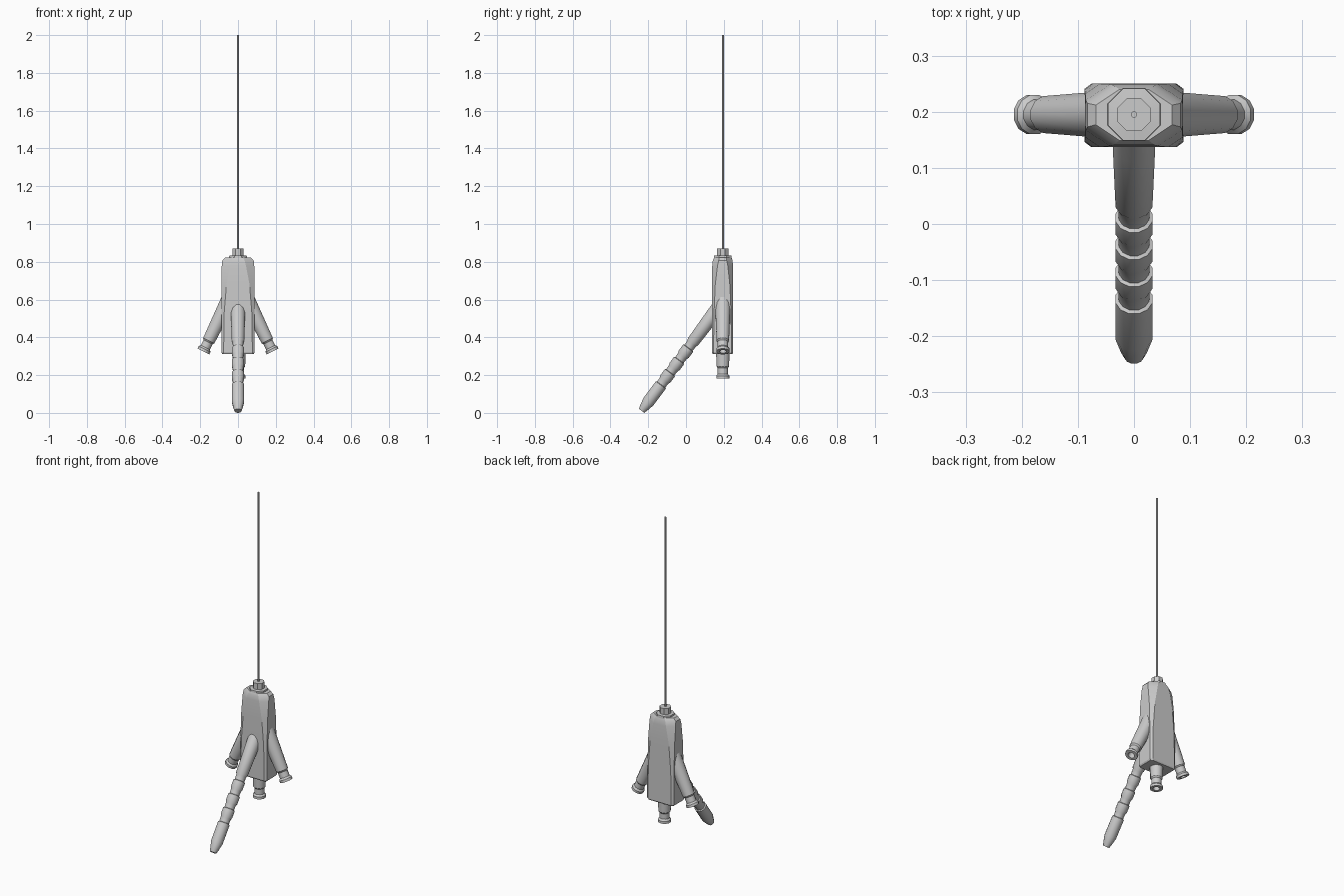
import bpy, bmesh, math
from mathutils import Vector

if "Cube" in bpy.data.objects:
    bpy.data.objects.remove(bpy.data.objects["Cube"])

CY = 0.195  # depth position of the body axis


def finish(name, bm, angle=32):
    bmesh.ops.recalc_face_normals(bm, faces=bm.faces)
    me = bpy.data.meshes.new(name)
    bm.to_mesh(me)
    bm.free()
    ob = bpy.data.objects.new(name, me)
    bpy.context.collection.objects.link(ob)
    bpy.ops.object.select_all(action='DESELECT')
    ob.select_set(True)
    bpy.context.view_layer.objects.active = ob
    bpy.ops.object.shade_smooth_by_angle(angle=math.radians(angle))
    return ob


def loft(name, rings, angle=32):
    """Skin a list of equal-length point loops and cap both ends."""
    bm = bmesh.new()
    loops = [[bm.verts.new(p) for p in r] for r in rings]
    n = len(loops[0])
    for a, b in zip(loops, loops[1:]):
        for i in range(n):
            j = (i + 1) % n
            bm.faces.new((a[i], a[j], b[j], b[i]))
    bm.faces.new(loops[0])
    bm.faces.new(loops[-1])
    return finish(name, bm, angle)


def lathe(name, origin, direction, profile, sides=12):
    """Revolve (distance, radius) pairs about an axis starting at origin."""
    o = Vector(origin)
    q = Vector(direction).to_track_quat('Z', 'Y')
    off = math.pi / sides
    rings = []
    for s, r in profile:
        rings.append([o + q @ Vector((r * math.cos(off + 2 * math.pi * i / sides),
                                      r * math.sin(off + 2 * math.pi * i / sides), s))
                      for i in range(sides)])
    return loft(name, rings)


def chamfered(z, hx, y0, y1, cx, cy):
    """Rectangle section with cut corners."""
    return [Vector(p) for p in (
        (hx - cx, y0, z), (hx, y0 + cy, z), (hx, y1 - cy, z), (hx - cx, y1, z),
        (-hx + cx, y1, z), (-hx, y1 - cy, z), (-hx, y0 + cy, z), (-hx + cx, y0, z))]


# Main body: corner cuts widen towards the shoulders
loft("body", [
    chamfered(0.312, 0.083, 0.141, 0.246, 0.010, 0.008),
    chamfered(0.320, 0.088, 0.137, 0.250, 0.012, 0.009),
    chamfered(0.520, 0.088, 0.137, 0.250, 0.014, 0.011),
    chamfered(0.680, 0.087, 0.137, 0.250, 0.026, 0.018),
    chamfered(0.780, 0.086, 0.139, 0.249, 0.044, 0.028),
    chamfered(0.808, 0.083, 0.142, 0.246, 0.048, 0.031),
    chamfered(0.823, 0.068, 0.149, 0.240, 0.042, 0.028)], 25)

# Octagonal cap and hanging rod
lathe("top_cap", (0, CY, 0.81), (0, 0, 1),
      [(0, 0.052), (0.022, 0.050), (0.024, 0.032), (0.060, 0.032), (0.060, 0.008)], 8)
lathe("hanging_rod", (0, CY, 0.85), (0, 0, 1), [(0, 0.006), (1.15, 0.006)], 8)


def nozzle(name, tip, inward, length, base_r):
    # From the recessed bore, round the flange, over the neck to the sleeve
    lathe(name, tip, inward, [
        (0.05, 0.016), (0.0, 0.019), (0.0, 0.036), (0.014, 0.036), (0.024, 0.028),
        (0.056, 0.028), (0.064, 0.034), (length, base_r)])


# Side nozzles and lower nozzle
for side, x in (("left", -1), ("right", 1)):
    nozzle(side + "_nozzle", (x * 0.183, CY, 0.325), (-x * 0.44, 0, 0.898), 0.31, 0.043)
nozzle("lower_nozzle", (0.005, CY, 0.182), (0, 0, 1), 0.16, 0.038)

# Front hose: tapered tip, stepped collars, then a widening sleeve
hose = [(0.0, 0.018), (0.018, 0.024), (0.060, 0.034), (0.170, 0.034)]
for k in range(3):
    s = 0.170 + k * 0.081
    hose += [(s + 0.003, 0.028), (s + 0.030, 0.029), (s + 0.042, 0.034), (s + 0.081, 0.034)]
hose += [(0.416, 0.028), (0.445, 0.029), (0.455, 0.034), (0.63, 0.039), (0.69, 0.039)]
lathe("front_hose", (0, -0.235, 0.011), (0, 0.597, 0.802), hose)
